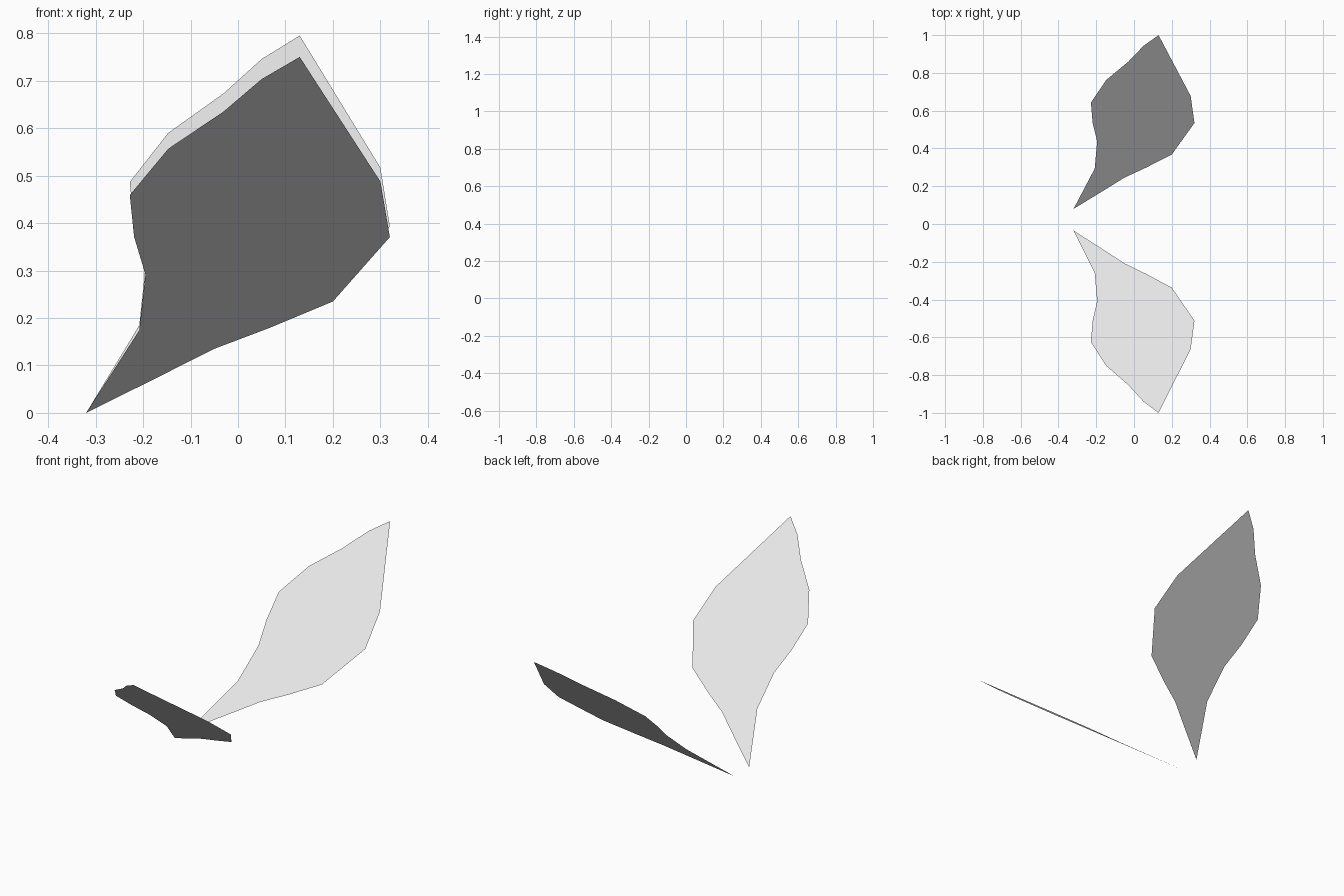
import bpy
import bmesh

cube = bpy.data.objects.get("Cube")
if cube:
    bpy.data.objects.remove(cube, do_unlink=True)

# Single pale grey material
grey = bpy.data.materials.new("pale_grey")
grey.use_nodes = True
colour = (0.8, 0.8, 0.8, 1.0)
grey.diffuse_color = colour
grey.node_tree.nodes["Principled BSDF"].inputs["Base Color"].default_value = colour

# Wing outline: x position, and distance from root (0) to tip (1)
OUTLINE = [
    (-0.32, 0.0), (-0.175, 0.096), (-0.05, 0.18), (0.065, 0.238),
    (0.2, 0.313), (0.32, 0.494), (0.3, 0.65), (0.13, 1.0),
    (0.05, 0.938), (-0.03, 0.847), (-0.147, 0.742), (-0.228, 0.612),
    (-0.219, 0.495), (-0.195, 0.388), (-0.208, 0.232),
]


def make_wing(name, root_y, tip_y, tip_z):
    """Flat sheet rising from its root on the ground to a raised tip."""
    bm = bmesh.new()
    face = bm.faces.new([
        bm.verts.new((x, root_y + (tip_y - root_y) * t, tip_z * t))
        for x, t in OUTLINE
    ])
    face.normal_update()
    if face.normal.z < 0:
        face.normal_flip()
    mesh = bpy.data.meshes.new(name)
    bm.to_mesh(mesh)
    bm.free()
    mesh.materials.append(grey)
    wing = bpy.data.objects.new(name, mesh)
    bpy.context.collection.objects.link(wing)


# The pair of wings, the back one slightly steeper
make_wing("front_wing", -0.035, -1.0, 0.75)
make_wing("back_wing", 0.08, 1.0, 0.795)
